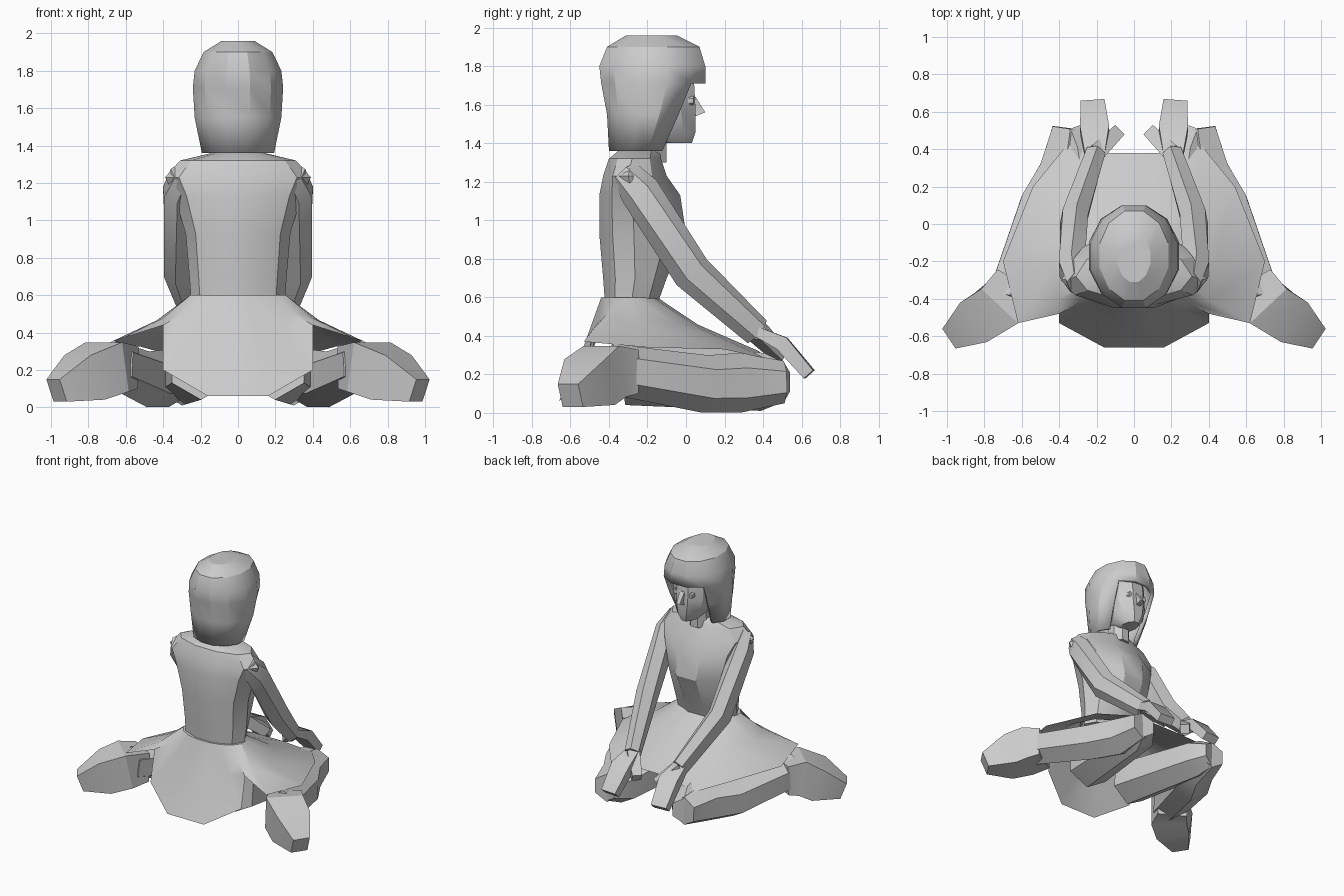
import bpy, bmesh, math
from mathutils import Vector

cube = bpy.data.objects.get("Cube")
if cube:
    bpy.data.objects.remove(cube)

clay = bpy.data.materials.new("light_grey")
clay.use_nodes = True
grey = (.6, .6, .6, 1)
clay.diffuse_color = grey
clay.node_tree.nodes["Principled BSDF"].inputs["Base Color"].default_value = grey


def loft(name, rings, open_bottom=False, drop=None, thickness=0):
    """Skin a list of equal rings; drop(centre) removes faces."""
    bm = bmesh.new()
    loops = [[bm.verts.new(point) for point in ring] for ring in rings]
    for low, high in zip(loops, loops[1:]):
        for i in range(len(low)):
            bm.faces.new((low[i - 1], low[i], high[i], high[i - 1]))
    bm.faces.new(loops[-1])
    if not open_bottom:
        bm.faces.new(loops[0])
    bmesh.ops.recalc_face_normals(bm, faces=bm.faces)
    if drop:
        doomed = [face for face in bm.faces if drop(face.calc_center_median())]
        bmesh.ops.delete(bm, geom=doomed, context="FACES")
    mesh = bpy.data.meshes.new(name)
    bm.to_mesh(mesh)
    bm.free()
    mesh.materials.append(clay)
    part = bpy.data.objects.new(name, mesh)
    bpy.context.collection.objects.link(part)
    part.select_set(True)
    bpy.context.view_layer.objects.active = part
    if thickness:
        shell = part.modifiers.new("thickness", "SOLIDIFY")
        shell.thickness = thickness
        shell.offset = -1


def oval(half_width, back, front, z, sides=10, widest=None):
    """Level ring, starting at the front left, with a flat front and back."""
    middle = (back + front) / 2 if widest is None else widest
    grow = 1 / math.cos(math.pi / sides)
    ring = []
    for i in range(sides):
        angle = math.tau * (i + .5) / sides
        reach = math.cos(angle) * grow
        depth = front - middle if reach > 0 else middle - back
        ring.append(Vector((half_width * math.sin(angle), middle + reach * depth, z)))
    return ring


def mirrored(points):
    return [Vector((-point.x, point.y, point.z)) for point in points]


def limb(name, *stations, flatness=1, sides=6):
    """Left and right tubes through (joint, width) stations."""
    joints = [joint for joint, width in stations]
    rings = []
    for k, (joint, width) in enumerate(stations):
        along = joints[min(k + 1, len(joints) - 1)] - joints[max(k - 1, 0)]
        across = along.cross(Vector((0, 0, 1))).normalized()
        upward = across.cross(along).normalized() * flatness
        ring = []
        for i in range(sides):
            angle = math.tau * (i + .5) / sides
            offset = across * math.cos(angle) + upward * math.sin(angle)
            ring.append(joint + offset * width / 2)
        rings.append(ring)
    loft("left_" + name, rings)
    loft("right_" + name, [mirrored(ring) for ring in rings])


bpy.ops.object.select_all(action="DESELECT")

# Torso, narrow at the waist and broad at the shoulders
loft("torso", [
    oval(half_width=.25, back=-.42, front=-.15, z=.56),
    oval(half_width=.26, back=-.43, front=-.1, z=.7),
    oval(half_width=.28, back=-.45, front=0, z=.93, widest=-.27),
    oval(half_width=.34, back=-.45, front=-.03, z=1.13, widest=-.28),
    oval(half_width=.39, back=-.43, front=-.1, z=1.23, widest=-.3),
    oval(half_width=.31, back=-.4, front=-.13, z=1.32, widest=-.28),
    oval(half_width=.1, back=-.34, front=-.14, z=1.37),
])
loft("neck", [
    oval(half_width=.08, back=-.28, front=-.1, z=1.3, sides=8),
    oval(half_width=.08, back=-.25, front=-.1, z=1.5, sides=8),
])

# Skirt draped over the lap, its hem running from front to back
hem = [
    Vector((.13, .38, .32)),
    Vector((.36, .42, .28)),
    Vector((.54, .2, .33)),
    Vector((.7, -.2, .34)),
    Vector((.62, -.53, .37)),
    Vector((.4, -.48, .44)),
    Vector((.4, -.53, .2)),
    Vector((.16, -.66, .06)),
]
hem += mirrored(reversed(hem))
waist = oval(half_width=.26, back=-.44, front=-.15, z=.6, sides=len(hem))
sag = Vector((0, 0, -.03))
hips = [top.lerp(low, .4) + sag for top, low in zip(waist, hem)]
loft("skirt", [hem, hips, waist], open_bottom=True)

# Folded legs with the feet turned out
hip = Vector((.2, -.3, .22))
knee = Vector((.3, .4, .16))
kneecap = Vector((.34, .51, .16))
calf = Vector((.48, .1, .15))
ankle = Vector((.67, -.4, .23))
toes = Vector((.97, -.6, .09))
limb("thigh", (hip, .36), (knee, .3), (kneecap, .2))
limb("shin", (kneecap, .22), (knee.lerp(calf, .4), .31), (calf, .3), (ankle, .26))
limb("foot", (ankle.lerp(calf, .2), .32), (ankle.lerp(toes, .1), .38),
     (ankle.lerp(toes, .5), .36), (toes, .18), sides=4)

# Arms reaching down to the knees
shoulder = Vector((.3, -.32, 1.25))
upper_arm = Vector((.33, -.24, 1.15))
elbow = Vector((.32, .03, .73))
wrist = Vector((.21, .37, .42))
palm = Vector((.21, .5, .36))
fingertips = Vector((.22, .64, .2))
thumb_tip = Vector((.09, .49, .3))
limb("arm", (shoulder, .12), (upper_arm, .16), (elbow, .16), (wrist, .12), flatness=1.3)
limb("hand", (wrist, .15), (palm, .22), (fingertips, .18), flatness=.5, sides=4)
limb("thumb", (wrist, .13), (thumb_tip, .1), sides=4)

# Head, tapering to the chin
loft("head", [
    oval(half_width=.06, back=-.14, front=.03, z=1.4),
    oval(half_width=.12, back=-.28, front=.05, z=1.46),
    oval(half_width=.16, back=-.35, front=.05, z=1.57),
    oval(half_width=.16, back=-.36, front=.04, z=1.75),
    oval(half_width=.1, back=-.3, front=0, z=1.85),
])
nose_root = oval(half_width=.03, back=0, front=.05, z=1.64, sides=4)
nose_tip = oval(half_width=.02, back=0, front=.1, z=1.56, sides=4)
nose_base = oval(half_width=.03, back=0, front=.05, z=1.54, sides=4)
loft("nose", [nose_base, nose_tip, nose_root])
eye = Vector((.07, .01, 1.62))
limb("eye", (eye, .04), (eye + Vector((0, .03, 0)), .03), flatness=1.4)

# Bobbed hair with a fringe, open at the face
fringe = 1.71
loft("hair", [
    oval(half_width=.2, back=-.4, front=-.08, z=1.36, sides=12),
    oval(half_width=.24, back=-.41, front=.02, z=1.55, sides=12),
    oval(half_width=.25, back=-.44, front=.1, z=fringe, sides=12),
    oval(half_width=.24, back=-.45, front=.1, z=1.8, sides=12),
    oval(half_width=.19, back=-.41, front=.07, z=1.9, sides=12),
    oval(half_width=.09, back=-.31, front=-.05, z=1.96, sides=12),
], open_bottom=True, thickness=.03,
    drop=lambda spot: spot.z < fringe and spot.y > -.2 and abs(spot.x) < .15)

bpy.ops.object.shade_smooth_by_angle()
